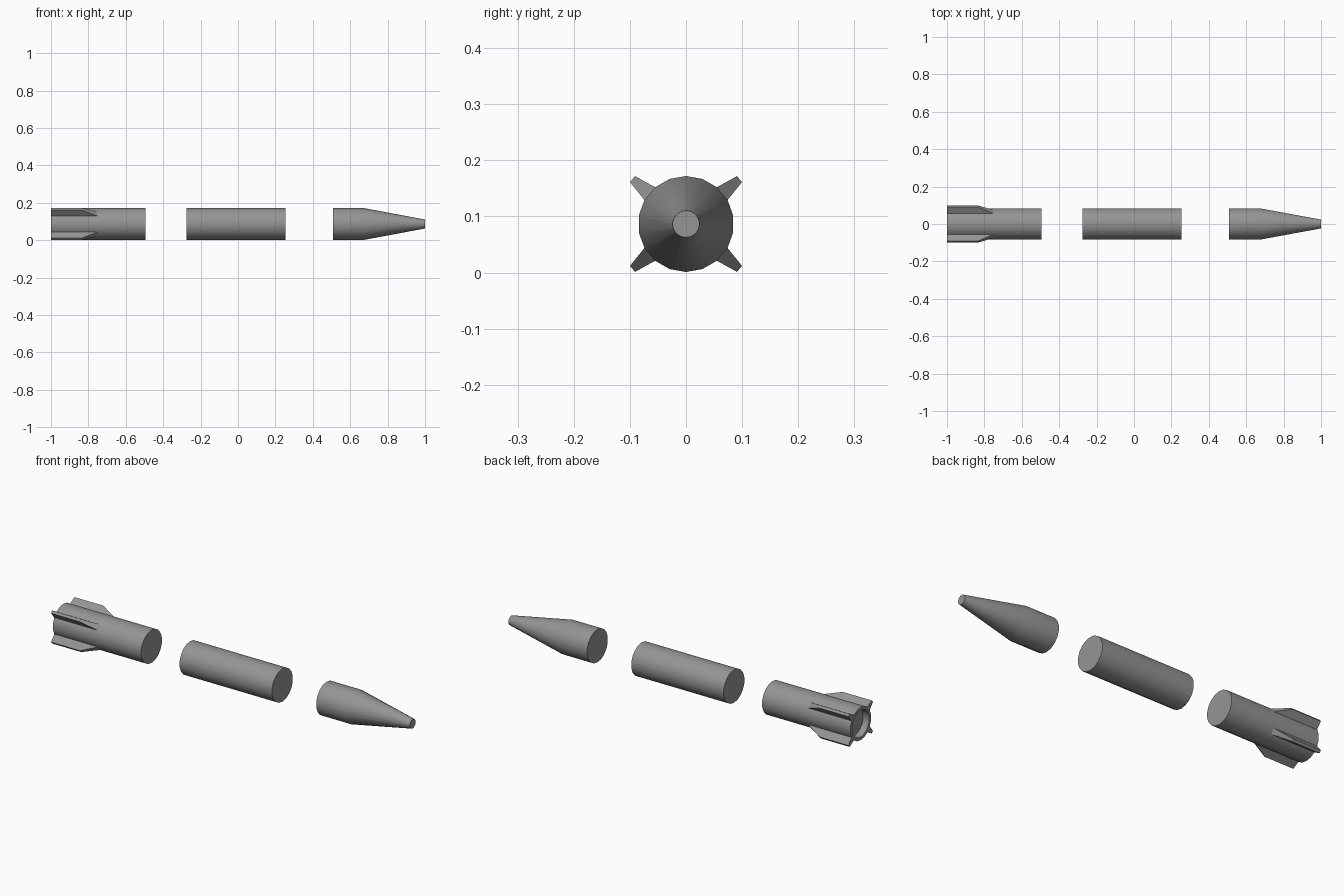
import bpy, bmesh
from math import sin, cos, radians, pi

SIDES = 18
RADIUS = 0.0855
AXIS_Z = 0.0865

if "Cube" in bpy.data.objects:
    bpy.data.objects.remove(bpy.data.objects["Cube"], do_unlink=True)

# Single grey finish
grey = bpy.data.materials.new("matte_grey")
grey.use_nodes = True
colour = (0.3, 0.3, 0.3, 1)
grey.diffuse_color = colour
grey.node_tree.nodes["Principled BSDF"].inputs["Base Color"].default_value = colour


def finish(name, bm, smooth):
    bmesh.ops.recalc_face_normals(bm, faces=bm.faces)
    mesh = bpy.data.meshes.new(name)
    bm.to_mesh(mesh)
    bm.free()
    mesh.materials.append(grey)
    obj = bpy.data.objects.new(name, mesh)
    obj.location.z = AXIS_Z
    bpy.context.collection.objects.link(obj)
    if smooth:
        bpy.ops.object.select_all(action="DESELECT")
        obj.select_set(True)
        bpy.context.view_layer.objects.active = obj
        bpy.ops.object.shade_smooth_by_angle(angle=radians(30))


def lathe(name, profile):
    """Revolve (x, radius) points around the long axis and cap both ends."""
    bm = bmesh.new()
    rings = []
    for x, r in profile:
        angles = [pi / 2 + 2 * pi * i / SIDES for i in range(SIDES)]
        rings.append([bm.verts.new((x, r * cos(a), r * sin(a))) for a in angles])
    for a, b in zip(rings, rings[1:]):
        for i in range(SIDES):
            j = (i + 1) % SIDES
            bm.faces.new((a[i], a[j], b[j], b[i]))
    bm.faces.new(rings[0])
    bm.faces.new(rings[-1])
    finish(name, bm, True)


def fin(name, side, up):
    """Tapered fin grown from one facet of the tail tube."""
    bm = bmesh.new()
    mid, root_half = radians(40), pi / SIDES
    root = [(RADIUS * cos(mid + s * root_half), RADIUS * sin(mid + s * root_half)) for s in (-1, 1)]
    tip = [(0.1245 * cos(mid) - s * 0.007 * sin(mid),
            0.1245 * sin(mid) + s * 0.007 * cos(mid)) for s in (-1, 1)]
    outline = [root[0], tip[0], tip[1], root[1]]
    front_x = [-0.75, -0.835, -0.835, -0.75]
    rear = [bm.verts.new((-1, y * side, z * up)) for y, z in outline]
    front = [bm.verts.new((x, y * side, z * up)) for x, (y, z) in zip(front_x, outline)]
    bm.faces.new(rear)
    bm.faces.new(front)
    for i in range(4):
        j = (i + 1) % 4
        bm.faces.new((rear[i], rear[j], front[j], front[i]))
    finish(name, bm, False)


# Tail tube with a recessed nozzle opening
lathe("tail_section", [(-0.965, 0.07), (-1, 0.07), (-1, RADIUS), (-0.495, RADIUS)])
# Plain middle tube
lathe("middle_section", [(-0.275, RADIUS), (0.254, RADIUS)])
# Nose: short collar and blunt cone
lathe("nose_section", [(0.507, RADIUS), (0.67, RADIUS), (1, 0.024)])

# Four diagonal fins
for side, side_name in ((1, "back"), (-1, "front")):
    for up, up_name in ((1, "upper"), (-1, "lower")):
        fin(f"{up_name}_{side_name}_fin", side, up)
